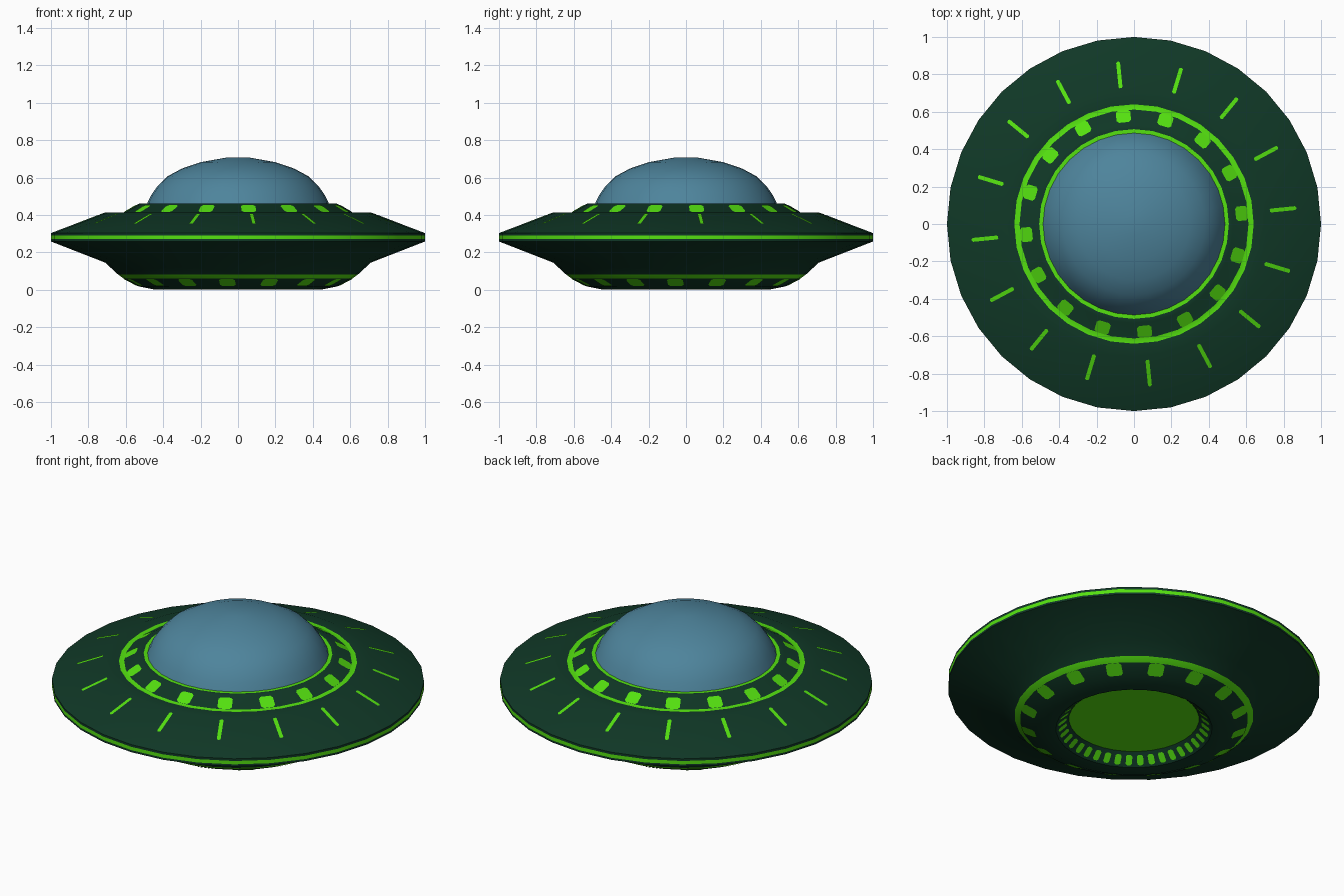
import bpy, bmesh, math
from mathutils import Vector

if "Cube" in bpy.data.objects:
    bpy.data.objects.remove(bpy.data.objects["Cube"])

SIDES = 32


def material(name, rgb):
    m = bpy.data.materials.new(name)
    m.diffuse_color = (*rgb, 1)
    m.use_nodes = True
    m.node_tree.nodes["Principled BSDF"].inputs["Base Color"].default_value = m.diffuse_color
    return m


HULL = material("dark green hull", (0.0052, 0.040, 0.020))
GLOW = material("bright green lights", (0.089, 0.75, 0.005))
GLASS = material("blue dome", (0.076, 0.231, 0.332))


def finish(bm, name, mats, angle=None):
    mesh = bpy.data.meshes.new(name)
    bm.to_mesh(mesh)
    bm.free()
    ob = bpy.data.objects.new(name, mesh)
    bpy.context.collection.objects.link(ob)
    for m in mats:
        mesh.materials.append(m)
    if angle:
        bpy.ops.object.select_all(action='DESELECT')
        ob.select_set(True)
        bpy.context.view_layer.objects.active = ob
        bpy.ops.object.shade_smooth_by_angle(angle=math.radians(angle))
    return ob


def lathe(name, profile, mats, glow=(), angle=30):
    """Spin (r, z) points, listed from the bottom up; segments in glow get slot 1."""
    bm = bmesh.new()
    rings = []
    for r, z in profile:
        if r == 0:
            rings.append([bm.verts.new((0, 0, z))] * SIDES)
        else:
            rings.append([bm.verts.new((r * math.cos(math.tau * i / SIDES),
                                        r * math.sin(math.tau * i / SIDES), z))
                          for i in range(SIDES)])
    for s, (a, b) in enumerate(zip(rings, rings[1:])):
        for i in range(SIDES):
            j = (i + 1) % SIDES
            f = bm.faces.new(list(dict.fromkeys((a[i], a[j], b[j], b[i]))))
            f.material_index = 1 if s in glow else 0
    return finish(bm, name, mats, angle)


def plates(name, p0, p1, count, offset, width, cut, lift=0.003):
    """Ring of flat corner-cut plates lying on the hull facets from p0 to p1 (r, z)."""
    bm = bmesh.new()
    k = math.cos(math.pi / SIDES)
    a, b = Vector((p0[0] * k, p0[1])), Vector((p1[0] * k, p1[1]))
    length = (b - a).length
    d = (b - a).normalized()
    n = Vector((d.y, -d.x)) * lift
    w, c = width / 2, cut
    outline = [(-w + c, 0), (w - c, 0), (w, c), (w, length - c),
               (w - c, length), (-w + c, length), (-w, length - c), (-w, c)]
    for i in range(count):
        t = math.radians(offset) + math.tau * i / count
        ct, st = math.cos(t), math.sin(t)
        vs = []
        for u, v in outline:
            p = a + d * v + n
            vs.append(bm.verts.new((p.x * ct - u * st, p.x * st + u * ct, p.y)))
        bm.faces.new(vs)
    return finish(bm, name, [GLOW])


def along(p, q, r):
    """Point at radius r on the profile segment p-q."""
    t = (r - p[0]) / (q[0] - p[0])
    return (r, p[1] + t * (q[1] - p[1]))


# Saucer hull, with the glowing belly disc, bands and rim stripe as profile segments
hull = [(0, 0.06), (0.35, 0.06), (0.42, 0.0), (0.44, 0.0), (0.53, 0.018),
        (0.612, 0.06), (0.642, 0.082), (0.71, 0.145),
        (1.0, 0.258), (1.0, 0.27), (1.0, 0.29), (1.0, 0.303),
        (0.71, 0.413), (0.64, 0.413), (0.612, 0.413),
        (0.53, 0.46), (0.507, 0.46), (0.485, 0.46), (0, 0.46)]
lathe("saucer_hull", hull, [HULL, GLOW], glow=(0, 5, 9, 13, 16))

# Glass dome
lathe("dome", [(0.49, 0.452), (0.465, 0.505), (0.43, 0.555), (0.38, 0.605), (0.30, 0.648),
               (0.20, 0.682), (0.06, 0.707), (0, 0.708)], [GLASS], angle=60)

# Square lights on the collar around the dome
top, base = (0.53, 0.46), (0.612, 0.413)
plates("collar_lights", along(base, top, 0.612), along(base, top, 0.547), 16, 5.625, 0.078, 0.012)

# Dashes on the upper deck
rim, deck = (1.0, 0.303), (0.71, 0.413)
plates("deck_dashes", along(rim, deck, 0.875), along(rim, deck, 0.732), 16, 5.625, 0.021, 0.006)

# Teeth below the lower band
low, high = (0.53, 0.018), (0.612, 0.06)
plates("belly_teeth", along(low, high, 0.54), high, 16, -5.625, 0.085, 0.012)

# Small lights around the belly recess
inner, lip = (0.35, 0.06), (0.42, 0.0)
plates("belly_lights", along(inner, lip, 0.365), along(inner, lip, 0.41), 40, 0, 0.034, 0.008)
